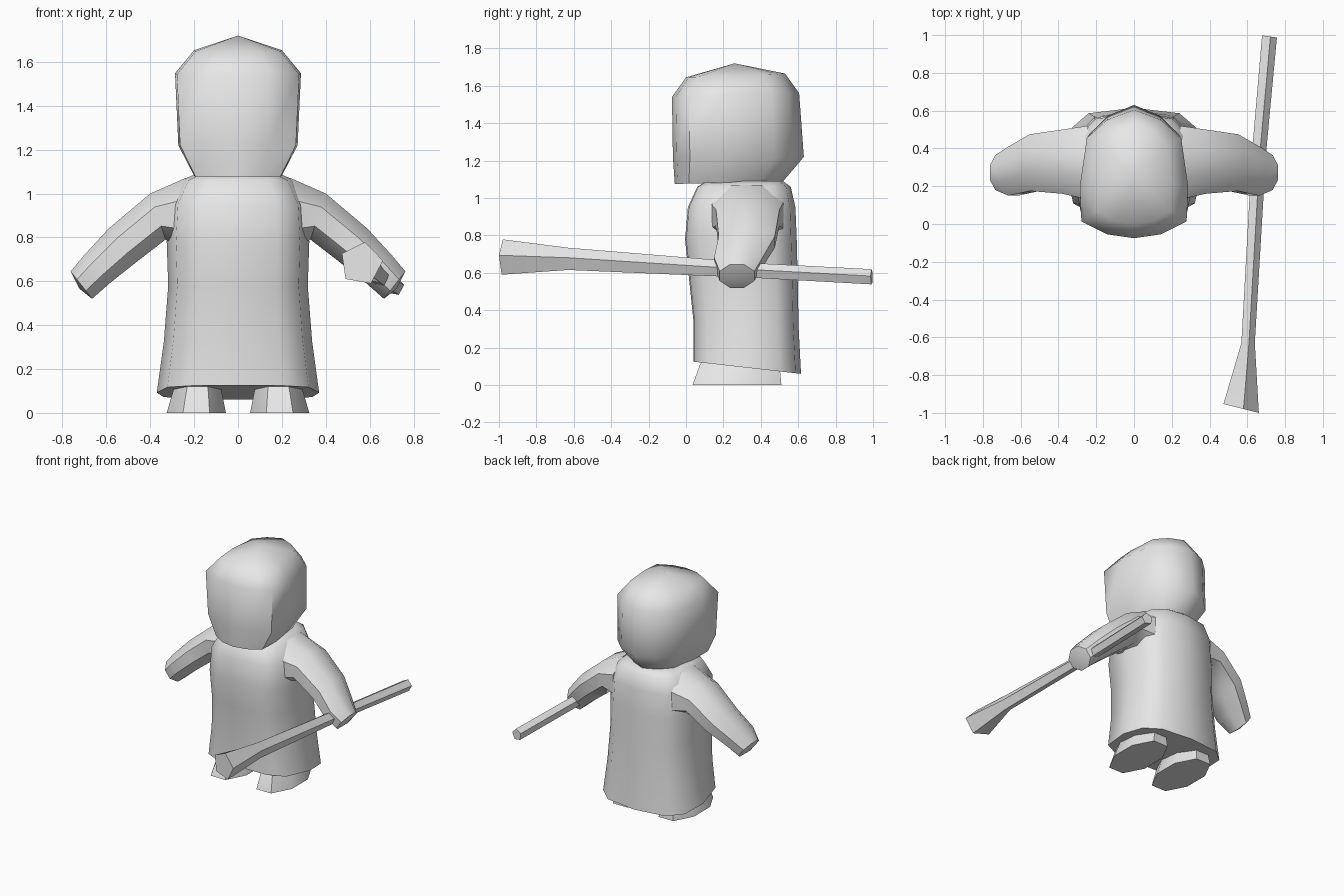
import bpy, bmesh, math
from mathutils import Vector

if "Cube" in bpy.data.objects:
    bpy.data.objects.remove(bpy.data.objects["Cube"])

grey = bpy.data.materials.new("plain_grey")
grey.diffuse_color = (0.8, 0.8, 0.8, 1)
grey.use_nodes = True
grey.node_tree.nodes["Principled BSDF"].inputs["Base Color"].default_value = grey.diffuse_color


def loft(name, rings, apex=None, angle=50):
    """Skin a list of closed rings, cap both ends (or finish in a point)."""
    bm = bmesh.new()
    rows = [[bm.verts.new(p) for p in r] for r in rings]
    n = len(rows[0])
    for a, b in zip(rows, rows[1:]):
        for i in range(n):
            j = (i + 1) % n
            bm.faces.new((a[i], a[j], b[j], b[i]))
    bm.faces.new(rows[0])
    if apex:
        tip = bm.verts.new(apex)
        for i in range(n):
            bm.faces.new((rows[-1][i], rows[-1][(i + 1) % n], tip))
    else:
        bm.faces.new(rows[-1])
    bmesh.ops.recalc_face_normals(bm, faces=bm.faces[:])
    me = bpy.data.meshes.new(name)
    bm.to_mesh(me)
    bm.free()
    me.materials.append(grey)
    ob = bpy.data.objects.new(name, me)
    bpy.context.collection.objects.link(ob)
    bpy.ops.object.select_all(action='DESELECT')
    ob.select_set(True)
    bpy.context.view_layer.objects.active = ob
    bpy.ops.object.shade_smooth_by_angle(angle=math.radians(angle))
    return ob


def footprint(half, hw, y0, y1, z, slope=0.0):
    """Mirrored outline scaled to half-width hw and depth y0..y1."""
    pts = half + [(-x, y) for x, y in reversed(half[1:-1])]
    return [Vector((x * hw, y0 + y * (y1 - y0), z - slope * y)) for x, y in pts]


# Robe: flared tunic with a hem that drops toward the back
robe_half = [(0, 0), (.55, .01), (.87, .12), (1, .5), (.92, .8), (.65, .95), (0, 1)]
robe_levels = [  # half-width, front y, back y, z, slope
    (.37, .04, .615, .125, .065), (.338, .04, .602, .34, .03),
    (.318, .015, .597, .58, 0), (.325, -.005, .592, .78, 0),
    (.315, .01, .585, .95, 0), (.26, .06, .56, 1.06, 0), (.19, .11, .52, 1.09, 0)]
loft("robe", [footprint(robe_half, *r) for r in robe_levels])

# Head: rounded block, fuller at the front, tapering to the back
head_half = [(0, 0), (.5, .03), (.97, .13), (1, .4), (.87, .78), (.5, .92), (0, 1)]
head_levels = [
    (.2, -.06, .52, 1.075, -.015), (.272, -.07, .63, 1.22, 0),
    (.287, -.075, .605, 1.54, -.02), (.2, 0, .53, 1.645, -.02)]
loft("head", [footprint(head_half, *r) for r in head_levels], (0, .26, 1.72))

# Arms: sleeves drooping outward, each ring given by its top and bottom edge
arm_rings = [  # top x,z  bottom x,z  y min,max
    (.24, 1.07, .25, .74, .13, .52), (.40, 1.0, .33, .79, .16, .50),
    (.59, .84, .46, .69, .175, .475), (.70, .72, .58, .595, .15, .41),
    (.763, .645, .665, .52, .18, .365)]
for side, label in ((1, "right"), (-1, "left")):
    rings = []
    for tx, tz, bx, bz, y0, y1 in arm_rings:
        ring = []
        for k in range(8):
            a = math.tau * (k + .5) / 8
            u = .5 + .5 * math.cos(a) / math.cos(math.pi / 8)
            v = .5 + .5 * math.sin(a) / math.cos(math.pi / 8)
            ring.append(Vector((side * (bx + (tx - bx) * u), y0 + (y1 - y0) * v,
                                bz + (tz - bz) * u)))
        rings.append(ring)
    tip = (side * .722, .27, .565)
    loft(label + "_arm", rings, tip)

# Feet: tapered eight-sided blocks
for side, label in ((1, "right"), (-1, "left")):
    rings = []
    for cx, hx, y0, y1, z in ((.19, .135, .035, .51, 0), (.185, .108, .075, .5, .11),
                              (.185, .08, .12, .45, .16)):
        rings.append([Vector((side * (cx + hx * x), (y0 + y1) / 2 + (y1 - y0) / 2 * y, z))
                      for x, y in ((-.45, -1), (.45, -1), (1, -.4), (1, .4),
                                   (.45, 1), (-.45, 1), (-1, .4), (-1, -.4))])
    loft(label + "_foot", rings, angle=40)

# Club: five-sided staff, thick at the front end
club_levels = [  # x, y, z, radius x, radius z, end tilt
    (.562, -.975, .68, .1, .1, .025), (.602, -.63, .672, .038, .063, 0),
    (.66, .38, .61, .04, .042, 0), (.715, .993, .577, .042, .043, .006)]
rings = []
for x, y, z, rx, rz, tilt in club_levels:
    ring = []
    for k in range(5):
        a = math.radians(80) + math.tau * k / 5
        ring.append(Vector((x + rx * math.cos(a), y - tilt * math.cos(a), z + rz * math.sin(a))))
    rings.append(ring)
loft("club", rings, angle=40)
